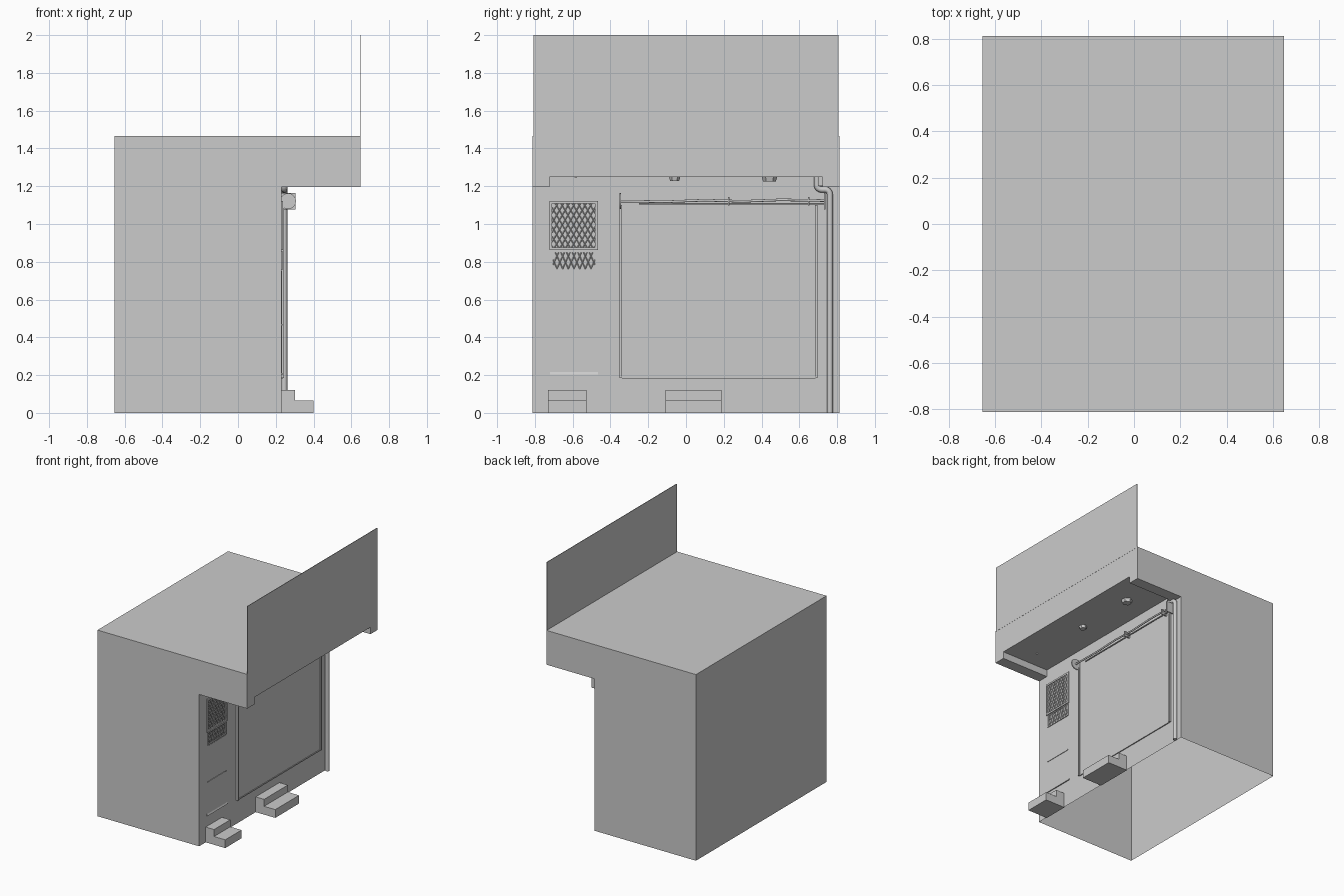
import bpy, bmesh, math
from mathutils import Vector

if "Cube" in bpy.data.objects:
    bpy.data.objects.remove(bpy.data.objects["Cube"])

WALL = 0.23


def finish(name, bm, smooth=False):
    bmesh.ops.recalc_face_normals(bm, faces=bm.faces)
    me = bpy.data.meshes.new(name)
    bm.to_mesh(me)
    bm.free()
    ob = bpy.data.objects.new(name, me)
    bpy.context.collection.objects.link(ob)
    if smooth:
        bpy.ops.object.select_all(action='DESELECT')
        ob.select_set(True)
        bpy.context.view_layer.objects.active = ob
        bpy.ops.object.shade_smooth_by_angle(angle=math.radians(40))
    return ob


def add_box(bm, x, y, z):
    vs = bmesh.ops.create_cube(bm, size=1)['verts']
    for v in vs:
        v.co = Vector([(a + b) / 2 + c * (b - a) for (a, b), c in zip((x, y, z), v.co)])


def box(name, x, y, z):
    bm = bmesh.new()
    add_box(bm, x, y, z)
    return finish(name, bm)


def prism(name, profile, y0, y1):
    """Closed x/z profile extruded along y."""
    bm = bmesh.new()
    f = bm.faces.new([bm.verts.new((x, y0, z)) for x, z in profile])
    r = bmesh.ops.extrude_face_region(bm, geom=[f])
    for v in r['geom']:
        if isinstance(v, bmesh.types.BMVert):
            v.co.y = y1
    return finish(name, bm)


def tube(name, pts, r, sides=10):
    """Round tube swept along a path in a y/z plane."""
    bm = bmesh.new()
    pts = [Vector(p) for p in pts]
    rings = []
    for i, p in enumerate(pts):
        d = (pts[min(i + 1, len(pts) - 1)] - pts[max(i - 1, 0)]).normalized()
        u = Vector((1, 0, 0))
        w = d.cross(u).normalized()
        rings.append([bm.verts.new(p + r * (math.cos(a) * u + math.sin(a) * w))
                      for a in [2 * math.pi * k / sides for k in range(sides)]])
    for a, b in zip(rings, rings[1:]):
        for k in range(sides):
            j = (k + 1) % sides
            bm.faces.new((a[k], a[j], b[j], b[k]))
    bm.faces.new(rings[0])
    bm.faces.new(rings[-1])
    return finish(name, bm, True)


# building shell: open underneath, with a notch under the overhang
bm = bmesh.new()
outline = [(WALL, 0), (WALL, 1.195), (0.648, 1.195), (0.648, 1.465), (-0.655, 1.465), (-0.655, 0)]


def quad(*pts):
    bm.faces.new([bm.verts.new(p) for p in pts])


for y in (-0.812, 0.812):
    quad(*[(x, y, z) for x, z in outline])
H, N = 0.812, 0.722
for (xa, za), (xb, zb) in ((outline[3], outline[4]), (outline[4], outline[5])):
    quad((xa, -H, za), (xb, -H, zb), (xb, H, zb), (xa, H, za))
# wall and fascia follow the stepped underside
step = [(-H, 1.195), (-N, 1.195), (-N, 1.25), (N, 1.25), (N, 1.195), (H, 1.195)]
quad((WALL, H, 0), (WALL, -H, 0), *[(WALL, y, z) for y, z in step])
quad((0.648, H, 1.465), (0.648, -H, 1.465), *[(0.648, y, z) for y, z in step])
for (ya, za), (yb, zb) in zip(step, step[1:]):
    quad((WALL, ya, za), (0.648, ya, za), (0.648, yb, zb), (WALL, yb, zb))
bmesh.ops.remove_doubles(bm, verts=bm.verts, dist=0.0005)
finish("building_shell", bm)

# upright board on the roof edge
box("roof_board", (0.645, 0.649), (-0.807, 0.807), (1.46, 2.0))

# two doorsteps
for i, (a, b) in enumerate(((-0.73, -0.528), (-0.108, 0.187))):
    prism(f"doorstep_{i + 1}", [(WALL - 0.005, 0), (0.4, 0), (0.4, 0.065),
                                (0.303, 0.065), (0.303, 0.12), (WALL - 0.005, 0.12)], a, b)


# diamond gratings
def grating(name, y0, y1, z0, z1, pitch, slope, r, x):
    bm = bmesh.new()
    w, h = y1 - y0, z1 - z0
    run = h / slope
    n = int((w + run) / pitch) + 1
    for s in (1, -1):
        for i in range(n + 1):
            c = -run + i * pitch
            a, b = max(c, 0), min(c + run, w)
            if b - a < 0.004:
                continue
            za, zb = z0 + (a - c) * slope, z0 + (b - c) * slope
            ya, yb = (y0 + a, y0 + b) if s > 0 else (y1 - a, y1 - b)
            p, q = Vector((x, ya, za)), Vector((x, yb, zb))
            d = (q - p).normalized()
            m = d.to_track_quat('Z', 'Y').to_matrix().to_4x4()
            m.translation = (p + q) / 2
            bmesh.ops.create_cone(bm, cap_ends=True, segments=4, radius1=r, radius2=r,
                                  depth=(q - p).length, matrix=m)
    return finish(name, bm)


def frame(name, y0, y1, z0, z1, t, x1):
    bm = bmesh.new()
    x = (WALL - 0.005, x1)
    for z in ((z0, z0 + t), (z1 - t, z1)):
        add_box(bm, x, (y0, y1), z)
    for y in ((y0, y0 + t), (y1 - t, y1)):
        add_box(bm, x, y, (z0 + t, z1 - t))
    return finish(name, bm)


frame("window_frame", -0.723, -0.467, 0.862, 1.122, 0.014, 0.238)
grating("window_grille", -0.709, -0.481, 0.876, 1.108, 0.03, 1.7, 0.0028, 0.234)
frame("lower_vent_frame", -0.71, -0.476, 0.756, 0.856, 0.006, 0.236)
grating("lower_vent_grille", -0.704, -0.482, 0.762, 0.85, 0.03, 2.2, 0.0028, 0.233)

# narrow door panels below the window, with ledges
box("door_panel_upper", (WALL - 0.005, 0.232), (-0.71, -0.478), (0.47, 0.75))
box("door_panel_lower", (WALL - 0.005, 0.232), (-0.71, -0.478), (0.215, 0.463))
box("door_ledge", (WALL - 0.005, 0.236), (-0.71, -0.478), (0.463, 0.47))
prism("door_sill", [(WALL - 0.005, 0.204), (0.238, 0.204), (0.232, 0.217), (WALL - 0.005, 0.217)],
      -0.72, -0.465)

# large shutter with side guides and bottom bar
box("shutter", (WALL - 0.005, 0.234), (-0.34, 0.685), (0.19, 1.1))
for name, y in (("left", -0.345), ("right", 0.69)):
    box(f"shutter_guide_{name}", (WALL - 0.005, 0.244), (y - 0.006, y + 0.006), (0.185, 1.1))
box("shutter_bottom_bar", (WALL - 0.005, 0.238), (-0.34, 0.685), (0.183, 0.192))

# roller poles and brackets over the shutter
tube("roller_pole", [(0.268, y, z) for y, z in
                     ((-0.35, 1.121), (-0.1, 1.118), (0.1, 1.126), (0.3, 1.12), (0.5, 1.128), (0.735, 1.124))], 0.007)
tube("roller_rod", [(0.256, -0.25, 1.107), (0.256, 0.735, 1.107)], 0.005, 8)
tube("bracket_disc", [(0.265, -0.353, 1.121), (0.265, -0.345, 1.121)], 0.042, 20)
for i, y in enumerate((0.227, 0.65)):
    box(f"bracket_clip_{i + 1}", (WALL - 0.005, 0.282), (y - 0.004, y + 0.004), (1.098, 1.143))
box("bracket_plate", (WALL - 0.005, 0.305), (0.731, 0.739), (1.078, 1.163))

# drain pipe with a double bend into the canopy
path = [(0.762, 0), (0.762, 1.15)]
path += [(0.737 + 0.025 * math.cos(a), 1.157 + 0.025 * math.sin(a)) for a in (0.4, 0.8, 1.2, 1.57)]
path += [(0.718 - 0.025 * math.sin(a), 1.207 - 0.025 * math.cos(a)) for a in (0, 0.4, 0.8, 1.2, 1.57)]
path += [(0.693, 1.252)]
tube("drain_pipe", [(0.245, y, z) for y, z in path], 0.016, 12)

# small fittings under the canopy
for i, (y, w, h) in enumerate(((-0.06, 0.03, 0.023), (0.442, 0.042, 0.026), (-0.583, 0.008, 0.006))):
    bm = bmesh.new()
    bmesh.ops.create_cone(bm, cap_ends=True, segments=6, radius1=w * 0.8, radius2=w, depth=h)
    bmesh.ops.translate(bm, verts=bm.verts, vec=(0.44, y, 1.251 - h / 2))
    finish(f"canopy_fitting_{i + 1}", bm)
box("canopy_corner_block", (WALL, 0.27), (0.7, 0.722), (1.2, 1.252))
